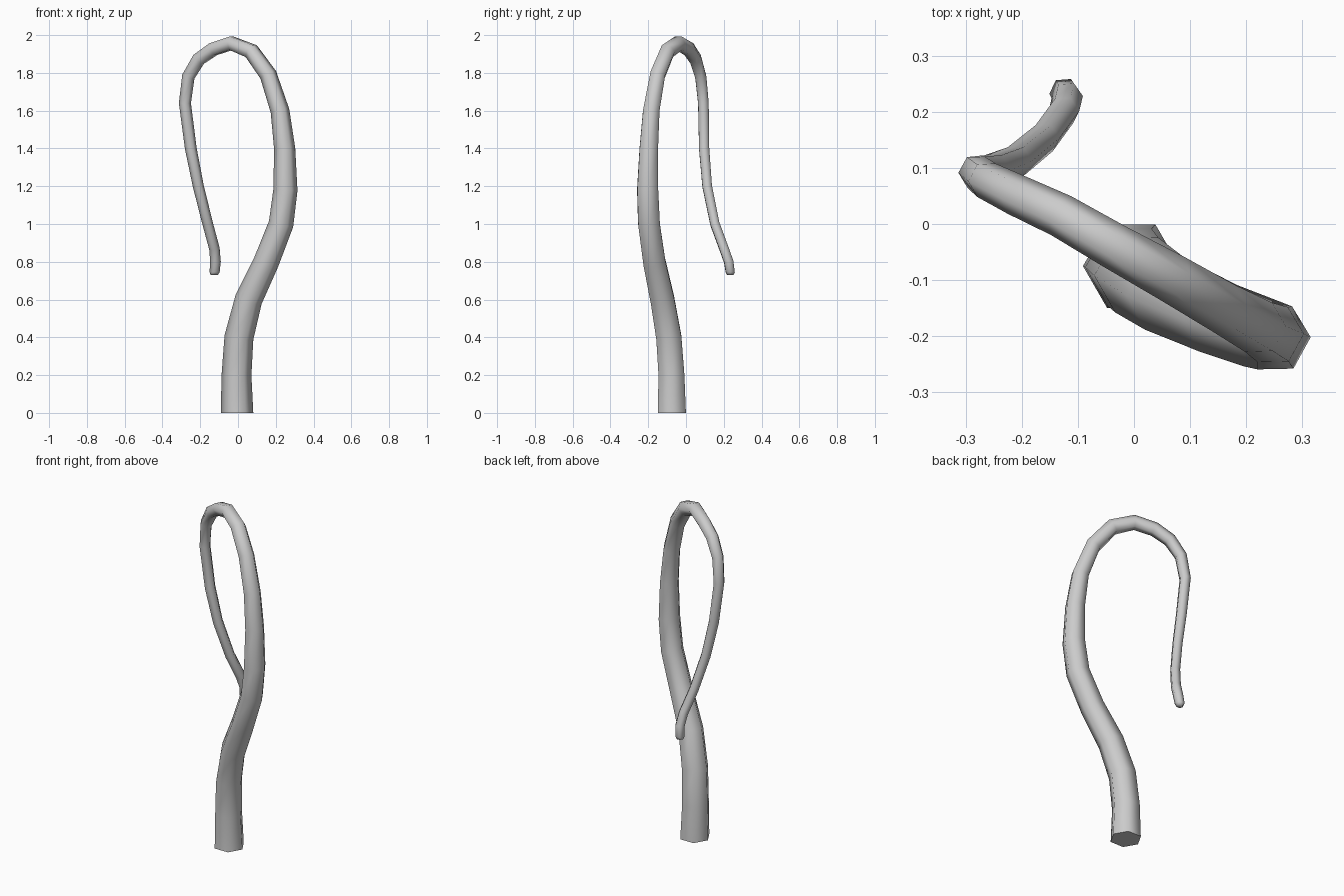
import bpy, bmesh, math
from mathutils import Vector

if "Cube" in bpy.data.objects:
    bpy.data.objects.remove(bpy.data.objects["Cube"])

SIDES = 6
# Centre line of the tendril: x, y, z, radius
PATH = [
    (-0.005, -0.075, 0.00, 0.086), (-0.008, -0.077, 0.20, 0.079),
    (0.005, -0.091, 0.40, 0.077), (0.056, -0.125, 0.60, 0.073),
    (0.150, -0.168, 0.80, 0.068), (0.228, -0.196, 1.00, 0.066),
    (0.251, -0.203, 1.18, 0.064), (0.247, -0.197, 1.40, 0.056),
    (0.222, -0.184, 1.60, 0.050), (0.160, -0.150, 1.79, 0.046),
    (0.070, -0.098, 1.915, 0.044), (-0.035, -0.040, 1.957, 0.041),
    (-0.130, 0.015, 1.926, 0.039), (-0.208, 0.051, 1.872, 0.037),
    (-0.263, 0.078, 1.78, 0.034), (-0.281, 0.092, 1.64, 0.032),
    (-0.250, 0.096, 1.40, 0.031), (-0.210, 0.112, 1.20, 0.029),
    (-0.160, 0.153, 1.00, 0.028), (-0.125, 0.201, 0.87, 0.028),
    (-0.119, 0.226, 0.80, 0.028), (-0.124, 0.234, 0.745, 0.027),
    (-0.125, 0.235, 0.730, 0.019),
]


def tube(name, path, sides):
    """Closed tapered tube with a twist-free frame carried along the path."""
    pts = [Vector(p[:3]) for p in path]
    bm = bmesh.new()
    side, last, rings = Vector((1, 0, 0)), Vector((0, 0, 1)), []
    for i, p in enumerate(pts):
        if i == 0:
            t = Vector((0, 0, 1))
        elif i >= len(pts) - 2:
            t = Vector((0, 0, -1))
        else:
            t = ((pts[i + 1] - p).normalized() + (p - pts[i - 1]).normalized()).normalized()
        side = last.rotation_difference(t) @ side
        last = t
        up = t.cross(side)
        r = path[i][3]
        rings.append([bm.verts.new(p + r * (math.cos(a) * side + math.sin(a) * up))
                      for a in (math.tau * k / sides for k in range(sides))])
    for a, b in zip(rings, rings[1:]):
        for k in range(sides):
            n = (k + 1) % sides
            bm.faces.new((a[k], a[n], b[n], b[k]))
    bm.faces.new(rings[0][::-1])
    bm.faces.new(rings[-1])
    bmesh.ops.recalc_face_normals(bm, faces=bm.faces)
    me = bpy.data.meshes.new(name)
    bm.to_mesh(me)
    bm.free()
    ob = bpy.data.objects.new(name, me)
    bpy.context.collection.objects.link(ob)
    return ob


# Curling tendril, smooth along its sides with crisp end caps
tendril = tube("tendril", PATH, SIDES)
bpy.context.view_layer.objects.active = tendril
tendril.select_set(True)
bpy.ops.object.shade_smooth_by_angle(angle=math.radians(65))
